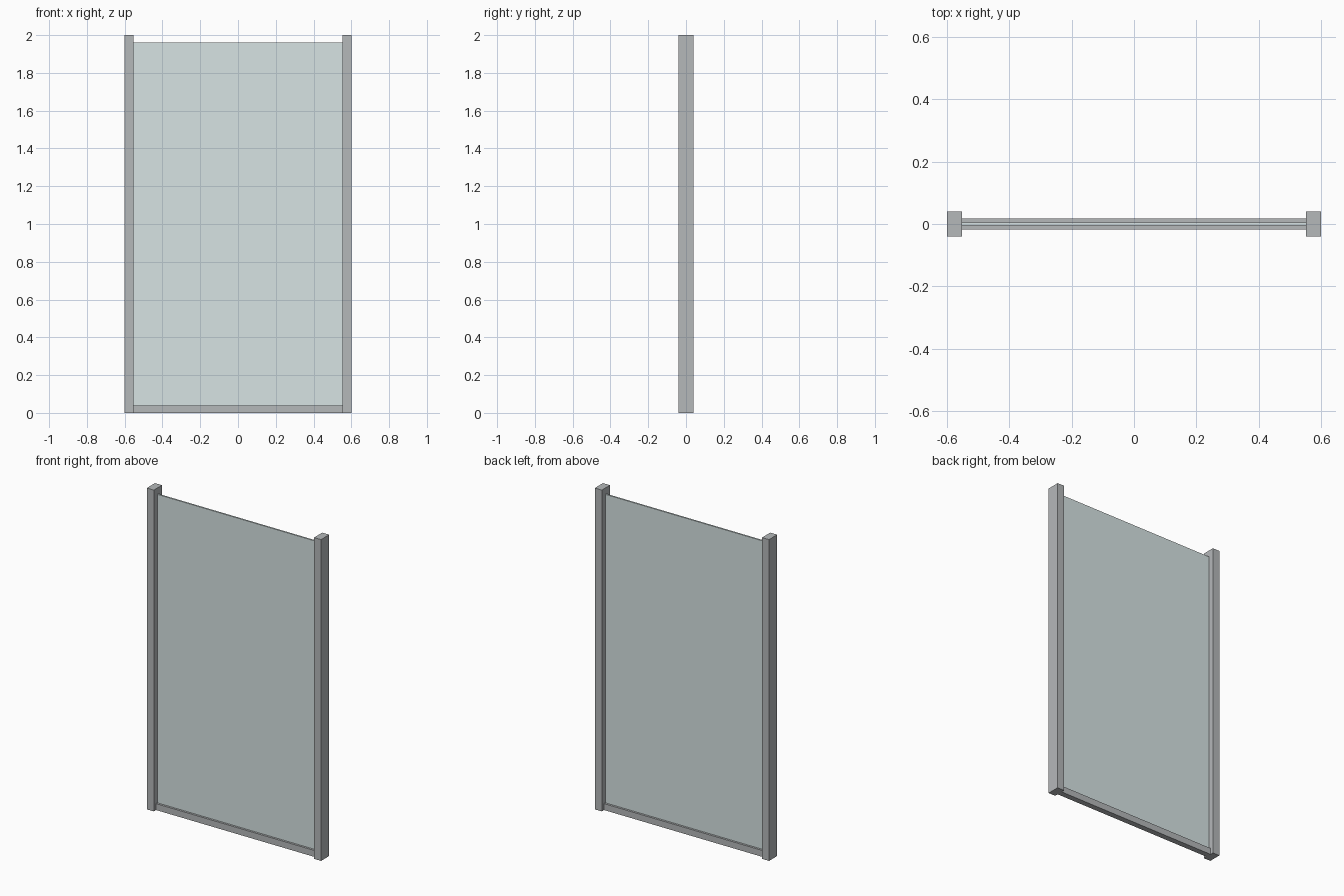
import bpy

if "Cube" in bpy.data.objects:
    bpy.data.objects.remove(bpy.data.objects["Cube"])


def material(name, color):
    mat = bpy.data.materials.new(name)
    mat.diffuse_color = color
    mat.use_nodes = True
    mat.node_tree.nodes["Principled BSDF"].inputs["Base Color"].default_value = mat.diffuse_color
    return mat


def box(name, lo, hi, mat):
    """Axis-aligned box between two corners."""
    center = [(a + b) / 2 for a, b in zip(lo, hi)]
    size = [b - a for a, b in zip(lo, hi)]
    bpy.ops.mesh.primitive_cube_add(size=1, location=center)
    obj = bpy.context.object
    obj.name = obj.data.name = name
    obj.scale = size
    bpy.ops.object.transform_apply(location=False, rotation=False, scale=True)
    obj.data.materials.append(mat)
    return obj


HALF_WIDTH = 0.6
POST_INNER = 0.552
HEIGHT = 2.0
RAIL_HEIGHT = 0.04

metal = material("metal", (0.46, 0.48, 0.49, 1))
glass = material("glass", (0.68, 0.77, 0.77, 1))

# Side posts
box("left_post", (-HALF_WIDTH, -0.04, 0), (-POST_INNER, 0.04, HEIGHT), metal)
box("right_post", (POST_INNER, -0.04, 0), (HALF_WIDTH, 0.04, HEIGHT), metal)

# Bottom rail between the posts
box("bottom_rail", (-POST_INNER, -0.018, 0), (POST_INNER, 0.018, RAIL_HEIGHT), metal)

# Glass pane standing on the rail, stopping short of the post tops
box("glass_pane", (-POST_INNER, -0.005, RAIL_HEIGHT), (POST_INNER, 0.005, 1.96), glass)
